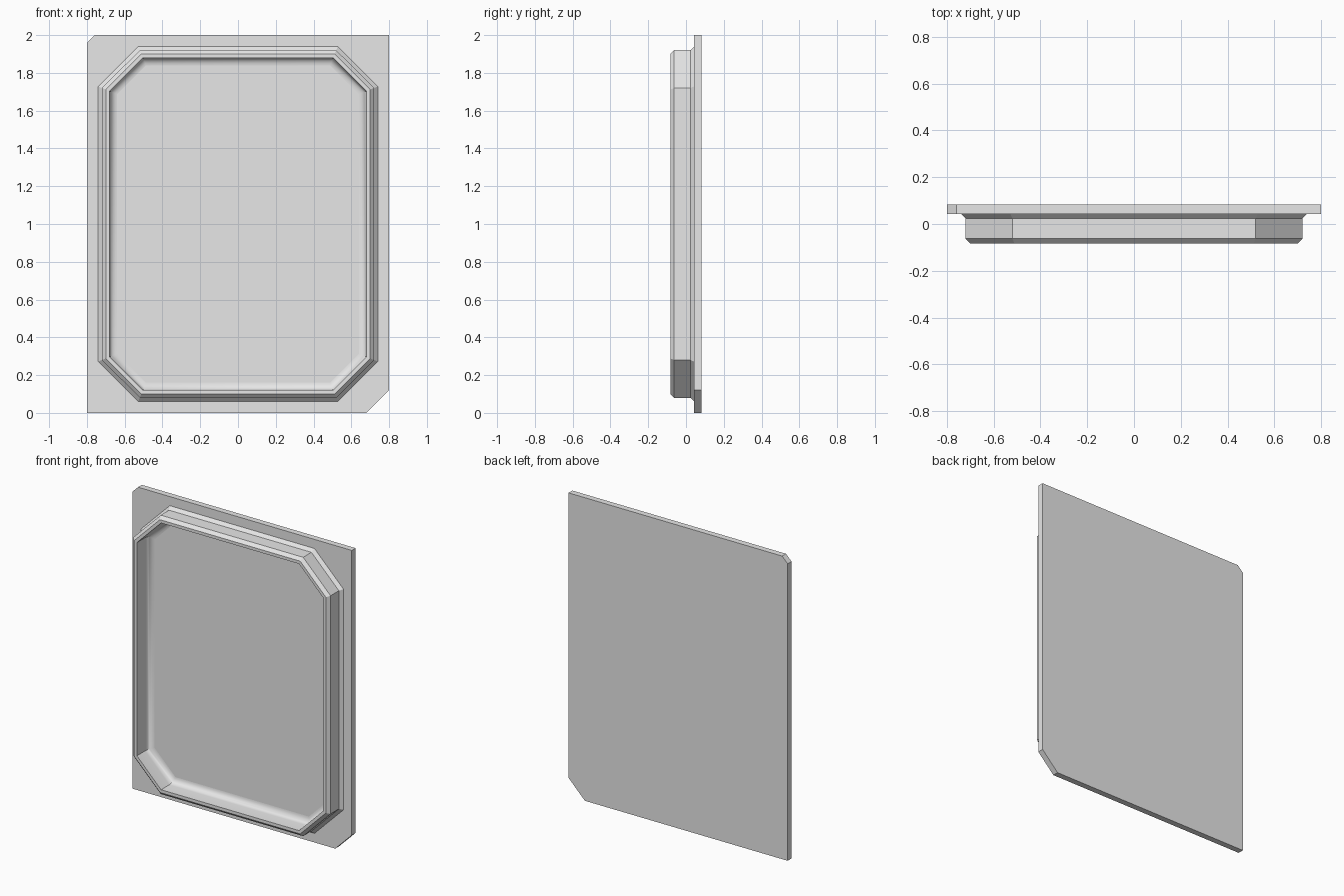
import bpy
import bmesh
import math

cube = bpy.data.objects.get("Cube")
if cube:
    bpy.data.objects.remove(cube, do_unlink=True)

grey = bpy.data.materials.new("plain_grey")
grey.use_nodes = True
colour = (0.8, 0.8, 0.8, 1.0)
grey.diffuse_color = colour
grey.node_tree.nodes["Principled BSDF"].inputs["Base Color"].default_value = colour

FRONT, PLATE_FRONT, BACK = -0.083, 0.043, 0.083
MID_Z = 1.0


def make_object(name, bm):
    bmesh.ops.recalc_face_normals(bm, faces=bm.faces)
    mesh = bpy.data.meshes.new(name)
    bm.to_mesh(mesh)
    bm.free()
    mesh.materials.append(grey)
    obj = bpy.data.objects.new(name, mesh)
    bpy.context.collection.objects.link(obj)
    return obj


# Back plate with two clipped corners
small, large = 0.04, 0.12
outline = [(-0.8, 0), (0.8 - large, 0), (0.8, large), (0.8, 2),
           (-0.8 + small, 2), (-0.8, 2 - small)]
bm = bmesh.new()
face = bm.faces.new([bm.verts.new((x, PLATE_FRONT, z)) for x, z in outline])
ext = bmesh.ops.extrude_face_region(bm, geom=[face], use_keep_orig=True)
for v in ext["geom"]:
    if isinstance(v, bmesh.types.BMVert):
        v.co.y = BACK
make_object("back_plate", bm)


# Raised octagonal rim: the profile is swept as offset rings
def octagon(bm, offset, y):
    w, h = 0.72 + offset, 0.92 + offset
    c = 0.2 + offset * (2 - math.sqrt(2))
    quarter = [(w, h - c), (w - c, h)]
    points = (quarter + [(-x, z) for x, z in reversed(quarter)]
              + [(-x, -z) for x, z in quarter]
              + [(x, -z) for x, z in reversed(quarter)])
    return [bm.verts.new((x, y, MID_Z + z)) for x, z in points]


bevel, fillet, steps = 0.02, 0.04, 6
profile = [(bevel, PLATE_FRONT), (0, PLATE_FRONT - bevel),
           (0, FRONT + bevel), (-bevel, FRONT), (-2 * bevel, FRONT)]
for i in range(steps + 1):
    a = math.pi / 2 * i / steps
    profile.append((-2 * bevel - fillet * (1 - math.cos(a)),
                    PLATE_FRONT - fillet * (1 - math.sin(a))))

bm = bmesh.new()
rings = [octagon(bm, d, y) for d, y in profile]
for r, s in zip(rings, rings[1:]):
    for i in range(8):
        j = (i + 1) % 8
        bm.faces.new((r[i], r[j], s[j], s[i]))
rim = make_object("raised_rim", bm)

# Smooth only the inner fillet, keep the bevels and corners crisp
bpy.context.view_layer.objects.active = rim
rim.select_set(True)
bpy.ops.object.shade_smooth_by_angle(angle=math.radians(30))
